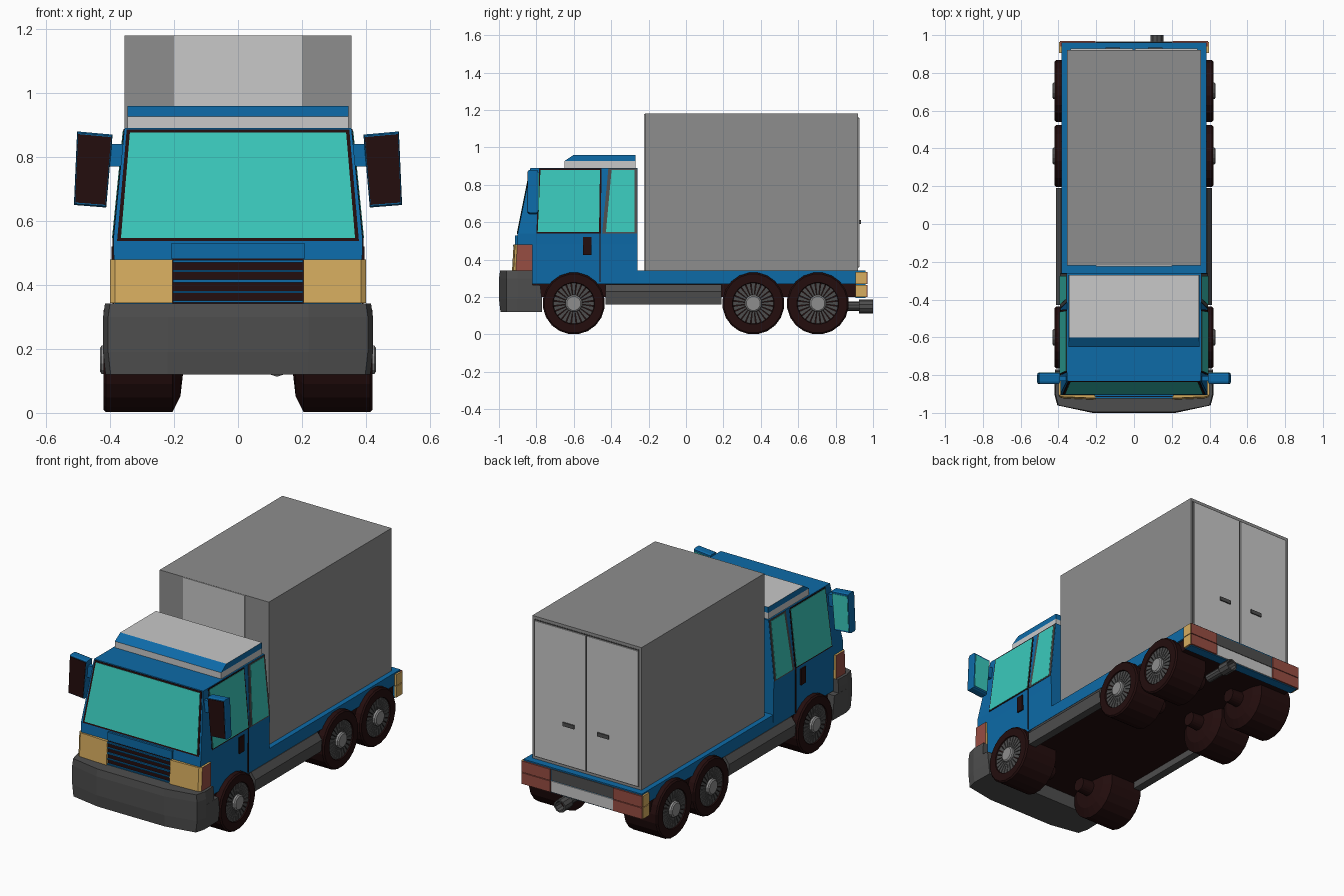
import bpy, bmesh, math
from mathutils import Vector

if "Cube" in bpy.data.objects:
    bpy.data.objects.remove(bpy.data.objects["Cube"])


def material(name, r, g, b):
    m = bpy.data.materials.new(name)
    m.diffuse_color = (r, g, b, 1)
    m.use_nodes = True
    m.node_tree.nodes["Principled BSDF"].inputs["Base Color"].default_value = m.diffuse_color
    return m


BLUE = material("blue_paint", 0.004, 0.145, 0.39)
GLASS = material("teal_glass", 0.042, 0.58, 0.50)
BLACK = material("rubber_black", 0.017, 0.004, 0.004)
DARK = material("dark_grey", 0.076, 0.076, 0.076)
GREY = material("mid_grey", 0.27, 0.27, 0.27)
LIGHT = material("light_grey", 0.58, 0.58, 0.58)
YELLOW = material("amber_lamp", 0.68, 0.42, 0.115)
RED = material("red_lamp", 0.31, 0.075, 0.055)


def finish(name, bm, mats, rule=None, mirror=False):
    bmesh.ops.recalc_face_normals(bm, faces=bm.faces)
    me = bpy.data.meshes.new(name)
    for m in mats:
        me.materials.append(m)
    if rule:
        for f in bm.faces:
            f.material_index = rule(f.normal, f.calc_center_median())
    bm.to_mesh(me)
    bm.free()
    ob = bpy.data.objects.new(name, me)
    bpy.context.collection.objects.link(ob)
    if mirror:
        ob.modifiers.new("mirror", 'MIRROR').use_mirror_merge = False
    return ob


def add_loft(bm, loops, caps=True):
    """Skin a list of matching closed loops."""
    rings = [[bm.verts.new(p) for p in loop] for loop in loops]
    n = len(rings[0])
    for a, b in zip(rings, rings[1:]):
        for i in range(n):
            bm.faces.new((a[i], a[(i + 1) % n], b[(i + 1) % n], b[i]))
    if caps:
        bm.faces.new(rings[0])
        bm.faces.new(rings[-1])


def loft(name, loops, *mats, rule=None, mirror=False):
    bm = bmesh.new()
    add_loft(bm, loops)
    return finish(name, bm, mats, rule, mirror)


def rect(x0, x1, y0, y1, z):
    return [(x0, y0, z), (x1, y0, z), (x1, y1, z), (x0, y1, z)]


def box(name, x0, x1, y0, y1, z0, z1, mat, mirror=False):
    return loft(name, [rect(x0, x1, y0, y1, z0), rect(x0, x1, y0, y1, z1)], mat, mirror=mirror)


def plate(name, pts, offset, mat, mirror=False):
    """Thin plate grown from an outline along an offset vector."""
    o = Vector(offset)
    return loft(name, [[Vector(p) - o for p in pts], [Vector(p) + o for p in pts]], mat, mirror=mirror)


# ---- cab shell
def cab_x(z):
    return 0.39 - 0.035 * max(0, (z - 0.54) / 0.35)


def cab_front(z):
    return -0.90 + 0.07 * (z - 0.54) / 0.35


loft("cab", [rect(-w, w, f, -0.26, z) for z, w, f in
             ((0.27, 0.385, -0.88), (0.48, 0.388, -0.905), (0.54, 0.39, -0.90), (0.89, 0.355, -0.83))], BLUE)
box("hood_panel", -0.21, 0.21, -0.913, -0.89, 0.482, 0.53, BLUE)


# ---- windows lie on the sloping cab faces
def side_plate(name, yz, t, mat):
    plate(name, [(cab_x(z), y, z) for y, z in yz], (t, 0, 0), mat, True)


def front_plate(name, xz, t, mat):
    plate(name, [(x, cab_front(z), z) for x, z in xz], (0, t, 0), mat)


front_plate("windshield_seal", [(-0.378, 0.537), (0.378, 0.537), (0.348, 0.886), (-0.348, 0.886)], 0.003, BLACK)
front_plate("windshield", [(-0.366, 0.546), (0.366, 0.546), (0.338, 0.877), (-0.338, 0.877)], 0.0048, GLASS)
side_plate("door_window_seal", [(-0.80, 0.54), (-0.455, 0.54), (-0.452, 0.886), (-0.785, 0.886)], 0.002, BLACK)
side_plate("door_window", [(-0.793, 0.547), (-0.465, 0.547), (-0.46, 0.88), (-0.778, 0.88)], 0.004, GLASS)
side_plate("rear_window_frame", [(-0.448, 0.54), (-0.262, 0.54), (-0.262, 0.888), (-0.415, 0.888)], 0.003, DARK)
side_plate("rear_window", [(-0.428, 0.547), (-0.276, 0.547), (-0.276, 0.88), (-0.398, 0.88)], 0.0045, GLASS)
side_plate("door_seam", [(-0.463, 0.28), (-0.458, 0.28), (-0.458, 0.54), (-0.463, 0.54)], 0.003, BLACK)
box("door_handle", 0.38, 0.396, -0.55, -0.505, 0.425, 0.52, BLACK, True)

# ---- roof deflector: light base and top, blue band
loft("roof_deflector", [rect(-w, w, f, -0.27, z) for z, w, f in
                        ((0.885, 0.346, -0.65), (0.927, 0.346, -0.65), (0.96, 0.345, -0.60))],
     LIGHT, BLUE, rule=lambda n, c: 1 if c.z > 0.93 and n.z < 0.9 else 0)

# ---- wing mirrors
mirror_xz = [(0.392, 0.87), (0.503, 0.88), (0.513, 0.65), (0.412, 0.642)]
mid = Vector((0.455, 0.76))


def mirror_loop(y, s):
    return [((x - mid.x) * s + mid.x, y, (z - mid.y) * s + mid.y) for x, z in mirror_xz]


loft("mirror_housing", [mirror_loop(y, s) for y, s in
                        ((-0.845, 0.96), (-0.835, 1), (-0.80, 1), (-0.79, 0.96))], BLUE, mirror=True)
loft("mirror_front_cover", [mirror_loop(-0.848, 0.93), mirror_loop(-0.84, 0.93)], BLACK, mirror=True)
loft("mirror_glass", [mirror_loop(-0.795, 0.88), mirror_loop(-0.787, 0.88)], GLASS, mirror=True)
box("mirror_arm", 0.35, 0.42, -0.83, -0.805, 0.77, 0.84, BLUE, True)

# ---- grille
box("grille_back", -0.205, 0.205, -0.915, -0.88, 0.34, 0.482, BLACK)
for i, (z, h) in enumerate(((0.348, 0.006), (0.378, 0.006), (0.412, 0.009), (0.443, 0.006), (0.474, 0.008))):
    box(f"grille_slat_{i + 1}", -0.203, 0.203, -0.925, -0.91, z - h / 2, z + h / 2, BLUE)

# ---- headlights, amber in front and red on the side
lamp = [(0.205, -0.93), (0.385, -0.922), (0.40, -0.91), (0.40, -0.82), (0.205, -0.82)]
loft("headlight", [[(x, y, 0.343) for x, y in lamp], [(x, y + 0.008 * (y < -0.9), 0.48) for x, y in lamp]],
     YELLOW, RED, rule=lambda n, c: 1 if n.x > 0.9 else 0, mirror=True)


# ---- front bumper
def bumper_loop(z, back, grow):
    half = [(0.415 + grow, back), (0.418 + grow, -0.90), (0.402 + grow, -0.96), (0.22, -0.996 - grow)]
    return [(x, y, z) for x, y in half] + [(-x, y, z) for x, y in reversed(half)]


loft("bumper_lower", [bumper_loop(0.12, -0.77, -0.004), bumper_loop(0.19, -0.77, 0.004),
                      bumper_loop(0.265, -0.78, 0.004)], DARK)
loft("bumper_upper", [bumper_loop(0.265, -0.82, 0.004), bumper_loop(0.30, -0.82, 0.004),
                      bumper_loop(0.342, -0.82, -0.002)], DARK)

# ---- chassis and cargo box
box("underbody", -0.375, 0.375, -0.88, 0.93, 0.20, 0.272, BLACK)
box("cargo_bed", -0.385, 0.385, -0.30, 0.96, 0.27, 0.342, BLUE)
box("tail_beam", -0.385, 0.385, 0.905, 0.96, 0.195, 0.30, BLUE)
skirt = [(0.36, 0.16), (0.408, 0.16), (0.414, 0.23), (0.386, 0.268), (0.36, 0.268)]
loft("side_skirt", [[(x, y, z) for x, z in skirt] for y in (-0.43, 0.19)], DARK, mirror=True)
box("cargo_box", -0.355, 0.355, -0.22, 0.92, 0.34, 1.18, GREY)
box("box_front_panel", -0.2, 0.2, -0.224, -0.215, 0.342, 1.179, LIGHT)
box("door_gap", -0.342, 0.342, 0.915, 0.922, 0.355, 1.163, DARK)
box("cargo_door", 0.004, 0.336, 0.915, 0.928, 0.361, 1.157, LIGHT, True)
box("cargo_door_handle", 0.075, 0.15, 0.92, 0.935, 0.59, 0.612, DARK, True)

# ---- tail lamps in two rows, number plate strip
for row, z0, z1 in (("lower", 0.20, 0.265), ("upper", 0.269, 0.334)):
    box(f"tail_lamp_{row}", 0.205, 0.392, 0.94, 0.97, z0, z1, RED, True)
    box(f"side_lamp_{row}", 0.37, 0.396, 0.906, 0.964, z0, z1, YELLOW, True)
box("tail_strip_upper", -0.2, 0.2, 0.94, 0.964, 0.269, 0.334, DARK)
box("tail_strip_lower", -0.2, 0.2, 0.94, 0.966, 0.20, 0.265, LIGHT)


# ---- exhaust pipe
def ring(centre, r, axis, n):
    pts = []
    for i in range(n):
        a = 2 * math.pi * (i + 0.5) / n
        u, v = r * math.cos(a), r * math.sin(a)
        pts.append(Vector(centre) + (Vector((0, u, v)) if axis == 'x' else Vector((u, 0, v))))
    return pts


loft("exhaust_pipe", [ring((0.122, y, 0.15), r, 'y', 10) for y, r in
                      ((0.80, 0.025), (0.925, 0.025), (0.925, 0.037), (1.0, 0.037), (1.0, 0.028), (0.95, 0.026))],
     DARK, BLACK, rule=lambda n, c: 1 if abs(c.y - 0.95) < 0.001 and abs(n.y) > 0.9 else 0)

# ---- wheels: tyre, spoked rim and hub cap
ZC, SEG = 0.166, 20
tyre = ((0.10, 0.04), (0.172, 0.045), (0.18, 0.115), (0.205, 0.166), (0.412, 0.166), (0.42, 0.158),
        (0.42, 0.112), (0.405, 0.108))
hub = ((0.40, 0.046), (0.426, 0.046), (0.432, 0.038))
for name, y in (("front", -0.60), ("middle", 0.36), ("rear", 0.705)):
    loft(f"{name}_tyre", [ring((x, y, ZC), r, 'x', SEG) for x, r in tyre], BLACK, mirror=True)
    loft(f"{name}_hub_cap", [ring((x, y, ZC), r, 'x', 12) for x, r in hub], GREY, mirror=True)
    bm = bmesh.new()
    for i in range(24):
        a = 2 * math.pi * i / 24
        d, t = Vector((0, math.cos(a), math.sin(a))), Vector((0, -math.sin(a), math.cos(a)))
        wedge = [d * 0.04 - t * 0.0045, d * 0.108 - t * 0.0115, d * 0.108 + t * 0.0115, d * 0.04 + t * 0.0045]
        add_loft(bm, [[p + Vector((x, y, ZC)) for p in wedge] for x in (0.40, 0.414)])
    finish(f"{name}_rim_spokes", bm, [DARK], mirror=True)
